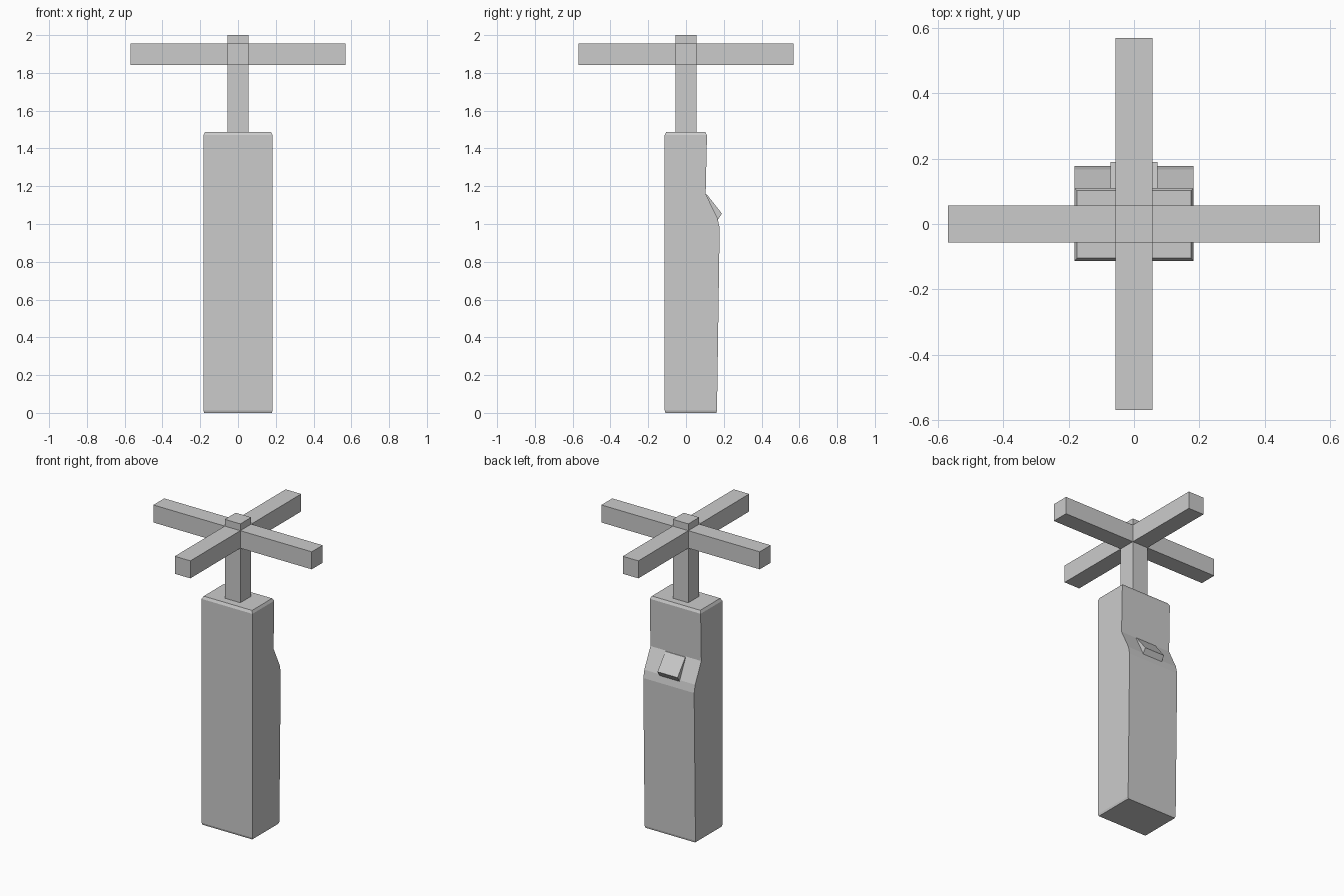
import bpy

if "Cube" in bpy.data.objects:
    bpy.data.objects.remove(bpy.data.objects["Cube"])


def make_object(name, verts, faces):
    mesh = bpy.data.meshes.new(name)
    mesh.from_pydata(verts, [], faces)
    mesh.update()
    obj = bpy.data.objects.new(name, mesh)
    bpy.context.collection.objects.link(obj)
    return obj


def loft(name, rings):
    """Stack of rectangles: (z, half width, front y, back y)."""
    verts = []
    for z, w, f, b in rings:
        verts += [(-w, f, z), (w, f, z), (w, b, z), (-w, b, z)]
    faces = [(3, 2, 1, 0)]
    for r in range(0, len(verts) - 4, 4):
        for i in range(4):
            j = (i + 1) % 4
            faces.append((r + i, r + j, r + 4 + j, r + 4 + i))
    n = len(verts)
    faces.append((n - 4, n - 3, n - 2, n - 1))
    return make_object(name, verts, faces)


def box(name, x, y, z0, z1):
    return loft(name, [(z0, x, -y, y), (z1, x, -y, y)])


# Tall handle body with a stepped back and chamfered ends
loft("body", [
    (0.0, 0.179, -0.109, 0.161),
    (0.013, 0.183, -0.113, 0.164),
    (0.98, 0.183, -0.113, 0.178),
    (1.03, 0.183, -0.113, 0.167),
    (1.16, 0.183, -0.113, 0.104),
    (1.38, 0.183, -0.113, 0.109),
    (1.47, 0.183, -0.113, 0.111),
    (1.487, 0.174, -0.104, 0.102),
])

# Wedge-shaped thumb button on the sloped back
w = 0.072
profile = [(0.095, 1.158), (0.11, 1.157), (0.19, 1.055), (0.166, 1.018), (0.14, 1.02)]
n = len(profile)
verts = [(x, y, z) for x in (-w, w) for y, z in profile]
faces = [tuple(range(n)), tuple(reversed(range(n, 2 * n)))]
faces += [(i, i + n, (i + 1) % n + n, (i + 1) % n) for i in range(n)]
make_object("button", verts, faces)

# Post and the two crossed bars
box("post", 0.056, 0.056, 1.47, 2.0)
box("cross_bar_side", 0.57, 0.056, 1.842, 1.956)
box("cross_bar_depth", 0.056, 0.57, 1.842, 1.956)
